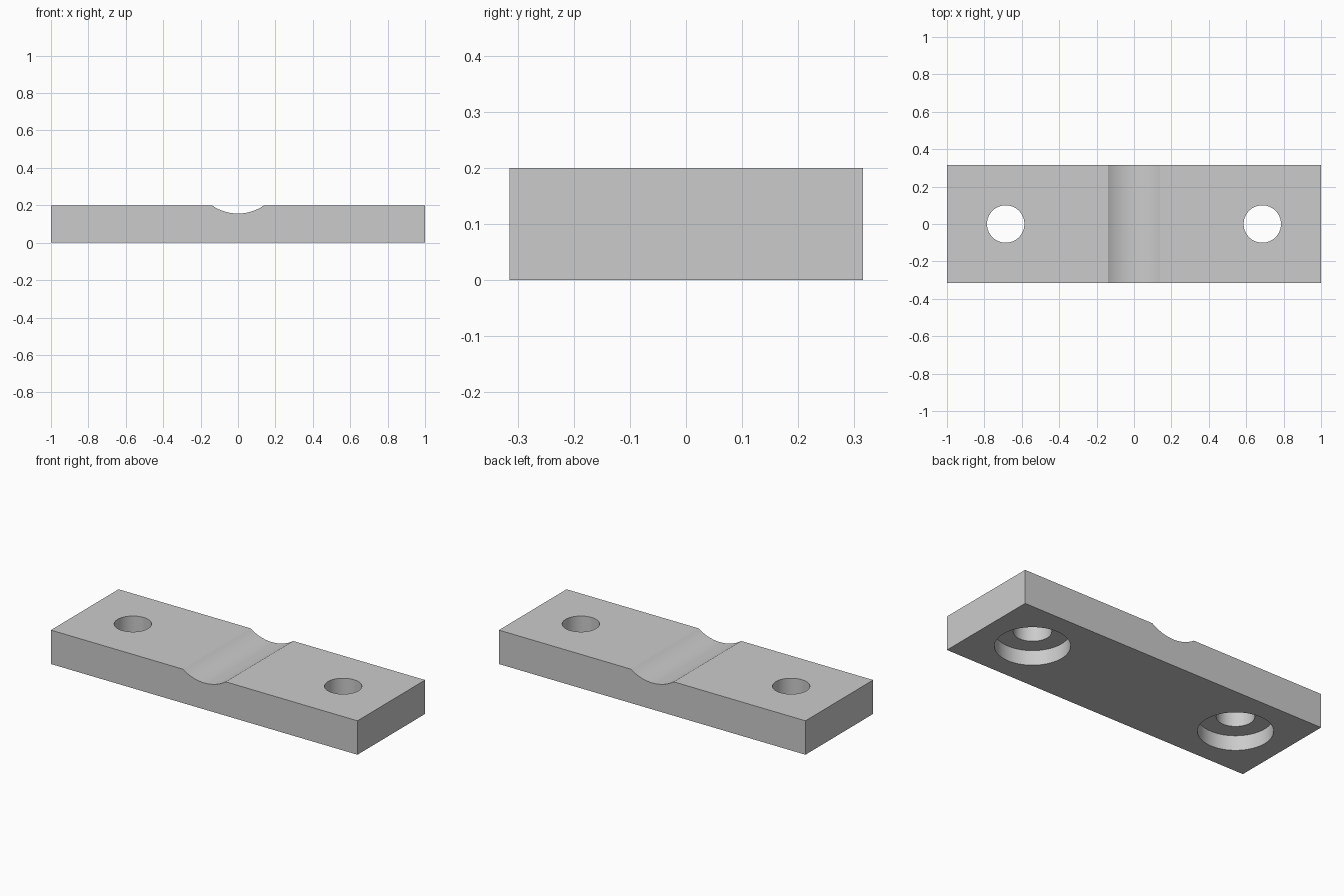
import bpy
import bmesh
import math

LENGTH, DEPTH, HEIGHT = 2.0, 0.63, 0.2
GROOVE_HALF, GROOVE_DEPTH = 0.14, 0.044
HOLE_X = 0.686

cube = bpy.data.objects.get("Cube")
if cube:
    bpy.data.objects.remove(cube, do_unlink=True)

grey = bpy.data.materials.new("plain grey")
grey.use_nodes = True
colour = (0.6, 0.6, 0.6, 1)
grey.diffuse_color = colour
grey.node_tree.nodes["Principled BSDF"].inputs["Base Color"].default_value = colour


def extruded_plate(name):
    """Side profile with a shallow round groove, extruded front to back."""
    radius = (GROOVE_HALF ** 2 + GROOVE_DEPTH ** 2) / (2 * GROOVE_DEPTH)
    centre_z = HEIGHT - GROOVE_DEPTH + radius
    half_angle = math.asin(GROOVE_HALF / radius)
    steps = 24
    x = LENGTH / 2
    profile = [(-x, 0), (x, 0), (x, HEIGHT)]
    for i in range(steps + 1):
        a = half_angle * (1 - 2 * i / steps)
        profile.append((radius * math.sin(a), centre_z - radius * math.cos(a)))
    profile.append((-x, HEIGHT))

    bm = bmesh.new()
    face = bm.faces.new([bm.verts.new((px, -DEPTH / 2, pz)) for px, pz in profile])
    result = bmesh.ops.extrude_face_region(bm, geom=[face])
    moved = [v for v in result["geom"] if isinstance(v, bmesh.types.BMVert)]
    bmesh.ops.translate(bm, verts=moved, vec=(0, DEPTH, 0))
    bmesh.ops.recalc_face_normals(bm, faces=bm.faces)
    mesh = bpy.data.meshes.new(name)
    bm.to_mesh(mesh)
    bm.free()
    obj = bpy.data.objects.new(name, mesh)
    bpy.context.collection.objects.link(obj)
    mesh.materials.append(grey)
    return obj


def cut_cylinder(target, x, radius, bottom, top):
    """Bore a vertical cylinder out of the target."""
    bpy.ops.mesh.primitive_cylinder_add(
        vertices=64, radius=radius, depth=top - bottom,
        location=(x, 0, (bottom + top) / 2))
    cutter = bpy.context.object
    cutter.name = "bore_cutter"
    cutter.hide_render = True
    cutter.data.materials.append(grey)
    mod = target.modifiers.new("bore", "BOOLEAN")
    mod.operation = "DIFFERENCE"
    mod.solver = "EXACT"
    mod.object = cutter
    bpy.context.view_layer.objects.active = target
    bpy.ops.object.modifier_apply(modifier=mod.name)
    bpy.data.objects.remove(cutter, do_unlink=True)


plate = extruded_plate("grooved_plate")

# Through holes with wider counterbores on the underside
for side in (-1, 1):
    cut_cylinder(plate, side * HOLE_X, 0.1, -0.1, HEIGHT + 0.1)
    cut_cylinder(plate, side * HOLE_X, 0.197, -0.1, 0.087)

bpy.ops.object.select_all(action="DESELECT")
plate.select_set(True)
bpy.context.view_layer.objects.active = plate
bpy.ops.object.shade_smooth_by_angle(angle=math.radians(25))
